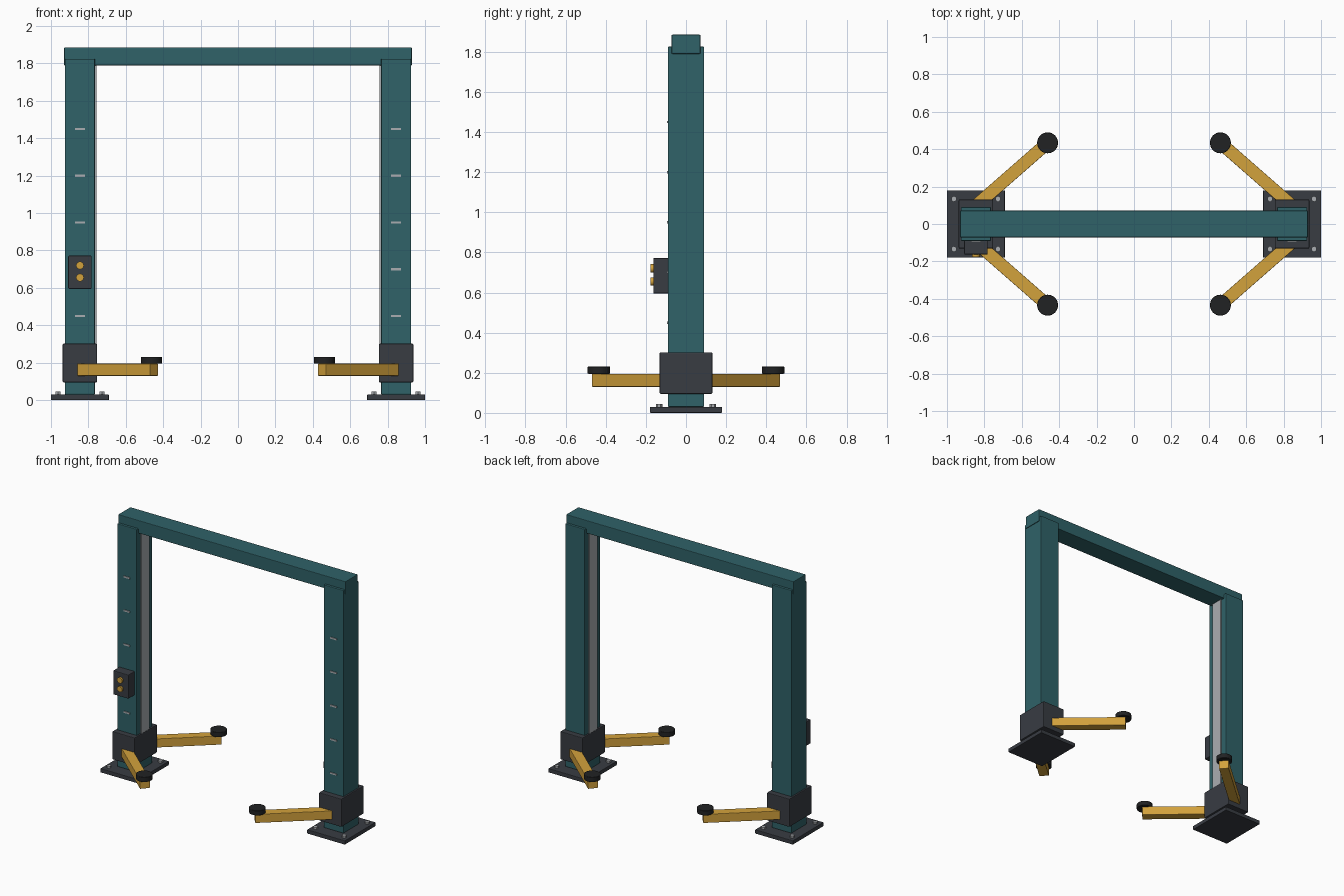
import bpy
from math import radians, cos, sin, pi
from mathutils import Matrix, Vector

cube = bpy.data.objects.get("Cube")
if cube:
    bpy.data.objects.remove(cube, do_unlink=True)


def material(name, rgb):
    m = bpy.data.materials.new(name)
    m.use_nodes = True
    color = (*rgb, 1)
    m.diffuse_color = color
    m.node_tree.nodes["Principled BSDF"].inputs["Base Color"].default_value = color
    return m


TEAL = material("teal paint", (0.029, 0.122, 0.138))
DARK = material("dark steel", (0.040, 0.045, 0.055))
YELLOW = material("yellow paint", (0.65, 0.36, 0.045))
RUBBER = material("black rubber", (0.015, 0.016, 0.017))
STEEL = material("bare steel", (0.40, 0.42, 0.44))


def finish(name, mat, bevel):
    ob = bpy.context.object
    ob.name = name
    ob.data.materials.append(mat)
    if bevel:
        mod = ob.modifiers.new("soft edges", "BEVEL")
        mod.width = bevel
        mod.segments = 2
        mod.limit_method = "ANGLE"
    return ob


def box(name, lo, hi, mat, bevel=0.0):
    """Box between two opposite corners."""
    lo, hi = Vector(lo), Vector(hi)
    bpy.ops.mesh.primitive_cube_add(size=1)
    ob = finish(name, mat, bevel)
    ob.data.transform(Matrix.Translation((lo + hi) / 2) @ Matrix.Diagonal((*(hi - lo), 1)))
    return ob


def cylinder(name, radius, depth, loc, mat, sides=32, rot=(0, 0, 0), bevel=0.0):
    bpy.ops.mesh.primitive_cylinder_add(vertices=sides, radius=radius, depth=depth,
                                        location=loc, rotation=rot)
    ob = finish(name, mat, bevel)
    if sides > 8:
        bpy.ops.object.shade_smooth_by_angle(angle=radians(40))
    return ob


POST = 0.845          # distance of each post from the centre
ARM_ANGLE = radians(41.2)
MARK_HEIGHTS = [0.45, 0.70, 0.95, 1.20, 1.45]

for side, label in ((-1, "right"), (1, "left")):
    cx = side * POST

    # Floor plate with its four bolts
    box(f"{label}_base_plate", (cx - 0.155, -0.18, 0), (cx + 0.155, 0.18, 0.03), DARK, 0.004)
    for dx in (-0.118, 0.118):
        for dy in (-0.134, 0.134):
            cylinder(f"{label}_anchor_bolt", 0.016, 0.02, (cx + dx, dy, 0.035), STEEL, 6)

    # Post, inner guide rail and sliding carriage
    box(f"{label}_post", (cx - 0.08, -0.09, 0.03), (cx + 0.08, 0.09, 1.825), TEAL, 0.004)
    rail = cx - side * 0.083
    box(f"{label}_guide_rail", (rail - 0.006, -0.045, 0.1), (rail + 0.006, 0.045, 1.79), STEEL)
    box(f"{label}_carriage", (cx - 0.092, -0.131, 0.095), (cx + 0.092, 0.131, 0.302), DARK, 0.005)

    # Height marks on the front of the post
    for z in MARK_HEIGHTS:
        box(f"{label}_height_mark", (cx - 0.026, -0.095, z - 0.006),
            (cx + 0.026, -0.089, z + 0.006), STEEL)

    # Swing arms with round lifting pads
    for end, place in ((-1, "front"), (1, "rear")):
        length = 0.55
        arm = box(f"{label}_{place}_arm", (0, -0.034, 0.13), (length, 0.034, 0.195), YELLOW, 0.003)
        heading = Vector((-side * cos(ARM_ANGLE), end * sin(ARM_ANGLE), 0))
        tip = Vector((side * 0.449, end * 0.445, 0))
        arm.location = tip - heading * length
        arm.rotation_euler.z = heading.to_2d().angle_signed(Vector((1, 0)))
        cylinder(f"{label}_{place}_pad", 0.056, 0.036,
                 (side * 0.462, end * 0.434, 0.213), RUBBER, bevel=0.003)

# Overhead beam
box("crossbeam", (-0.93, -0.072, 1.79), (0.93, 0.072, 1.885), TEAL, 0.004)

# Control box with two push buttons
box("control_box", (-POST - 0.063, -0.163, 0.595), (-POST + 0.063, -0.088, 0.772), DARK, 0.005)
for z in (0.655, 0.72):
    cylinder("push_button", 0.021, 0.02, (-POST, -0.167, z), YELLOW, 12, (pi / 2, 0, 0))
